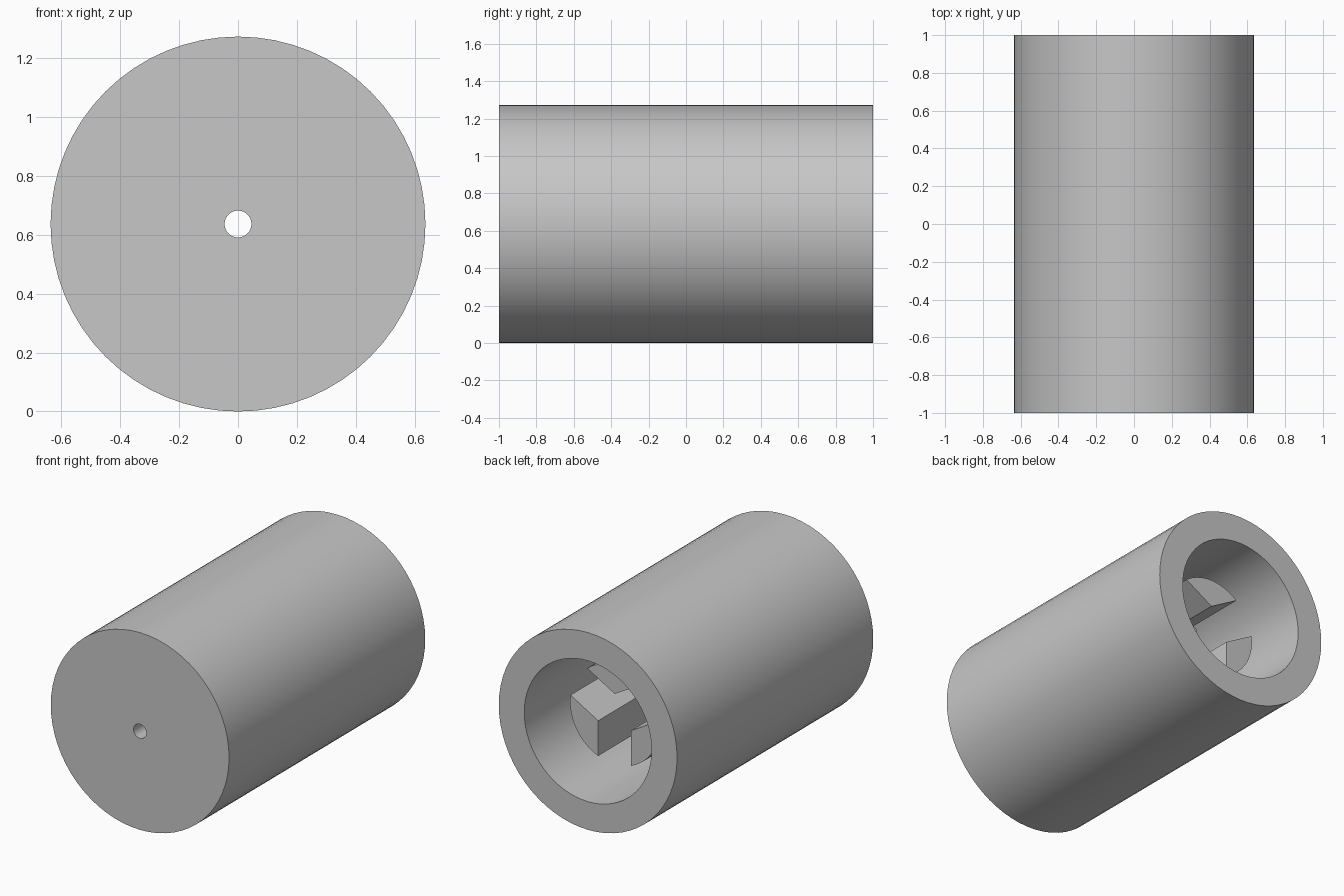
import bpy, bmesh, math
from mathutils import Vector

if "Cube" in bpy.data.objects:
    bpy.data.objects.remove(bpy.data.objects["Cube"], do_unlink=True)

UNIT = 1 / 11
OUTER, BORE, PRONG, HOLE = 7 * UNIT, 5 * UNIT, 3.5 * UNIT, 0.5 * UNIT
SLOT_HALF = 1.3 * UNIT
FLOOR_Y, PRONG_Y = 0.0, 8 * UNIT
SEGMENTS = 64

grey = bpy.data.materials.new("plain grey")
grey.use_nodes = True
colour = (0.57, 0.57, 0.57, 1)
grey.diffuse_color = colour
grey.node_tree.nodes["Principled BSDF"].inputs["Base Color"].default_value = colour


def finish(name, bm):
    bmesh.ops.recalc_face_normals(bm, faces=bm.faces)
    mesh = bpy.data.meshes.new(name)
    bm.to_mesh(mesh)
    bm.free()
    obj = bpy.data.objects.new(name, mesh)
    bpy.context.collection.objects.link(obj)
    mesh.materials.append(grey)
    obj.location.z = OUTER
    bpy.ops.object.select_all(action="DESELECT")
    obj.select_set(True)
    bpy.context.view_layer.objects.active = obj
    bpy.ops.object.shade_smooth_by_angle(angle=math.radians(30))
    return obj


# Sleeve: a closed profile turned about the long axis, with a deep bore
# at the back and a pin hole through the front wall
bm = bmesh.new()
profile = [(HOLE, -1), (OUTER, -1), (OUTER, 1), (BORE, 1), (BORE, FLOOR_Y), (HOLE, FLOOR_Y)]
ring = [bm.verts.new((r, y, 0)) for r, y in profile]
edges = [bm.edges.new((a, b)) for a, b in zip(ring, ring[1:] + ring[:1])]
bmesh.ops.spin(bm, geom=ring + edges, cent=(0, 0, 0), axis=(0, 1, 0),
               angle=math.tau, steps=SEGMENTS, use_merge=True)
bmesh.ops.remove_doubles(bm, verts=bm.verts, dist=1e-5)
finish("sleeve", bm)


# Prongs: a core inside the bore, parted by a three-armed slot
def prong(name, direction):
    half = math.radians(60) - math.asin(SLOT_HALF / PRONG)
    tip = SLOT_HALF / math.sin(math.radians(60))
    outline = [(tip, direction)]
    outline += [(PRONG, direction - half + 2 * half * i / 14) for i in range(15)]
    bm = bmesh.new()
    verts = [bm.verts.new((r * math.cos(a), FLOOR_Y - 0.01, r * math.sin(a))) for r, a in outline]
    face = bm.faces.new(verts)
    top = bmesh.ops.extrude_face_region(bm, geom=[face])["geom"]
    bmesh.ops.translate(bm, verts=[v for v in top if isinstance(v, bmesh.types.BMVert)],
                        vec=Vector((0, PRONG_Y - FLOOR_Y + 0.01, 0)))
    finish(name, bm)


for name, degrees in (("top_prong", 90), ("left_prong", -30), ("right_prong", 210)):
    prong(name, math.radians(degrees))
